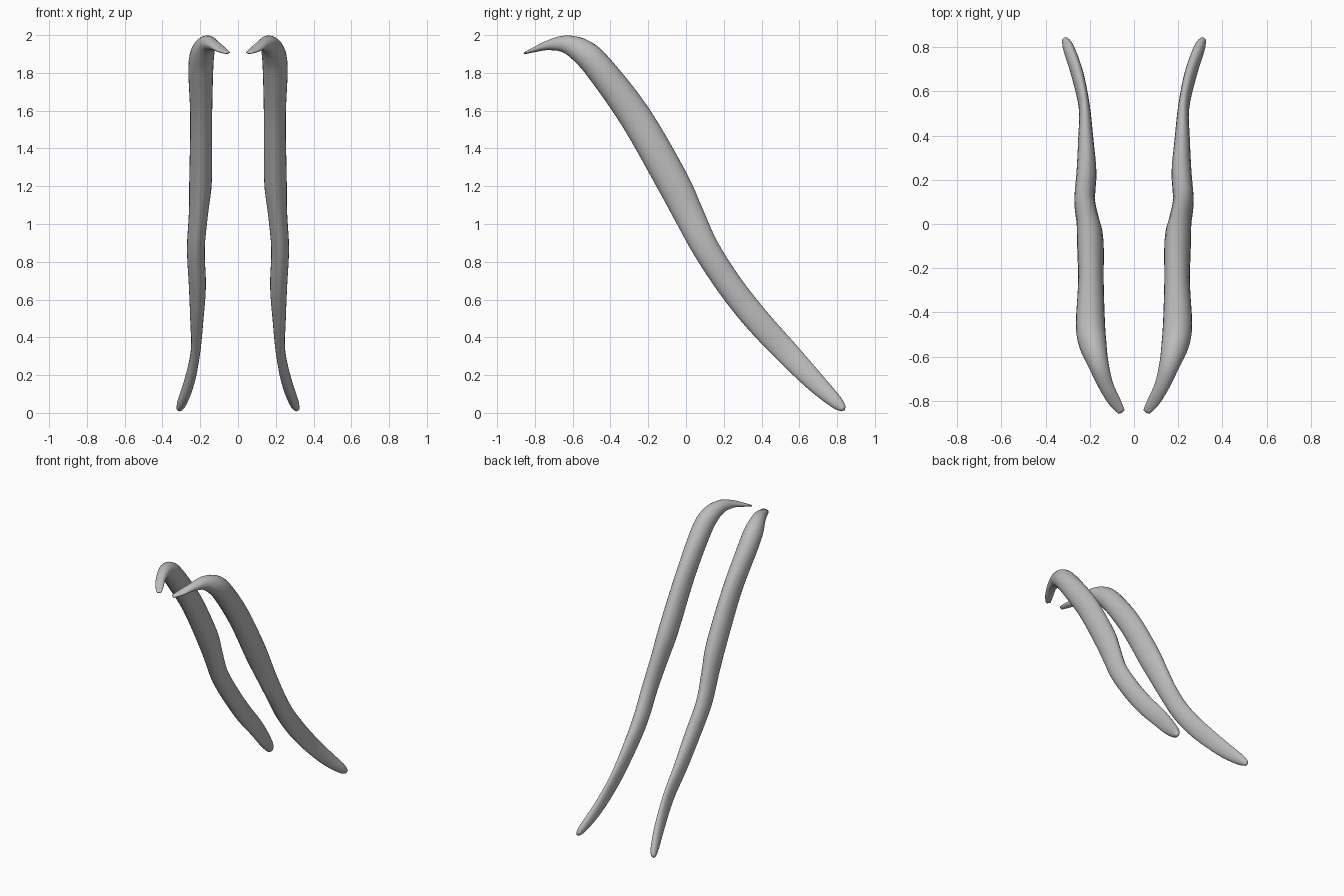
import bpy, bmesh, math
from mathutils import Vector

cube = bpy.data.objects.get("Cube")
if cube:
    bpy.data.objects.remove(cube, do_unlink=True)

SIDES = 24
STEPS = 4

# One flat colour
grey = bpy.data.materials.new("plain grey")
grey.use_nodes = True
colour = (0.5, 0.5, 0.5, 1)
grey.diffuse_color = colour
grey.node_tree.nodes["Principled BSDF"].inputs["Base Color"].default_value = colour

# Sections from hooked top to foot: x, y, z, half width, half depth
SECTIONS = [
    (.056, -.85, 1.906, .017, .006),
    (.09, -.8, 1.924, .029, .014),
    (.127, -.73, 1.946, .034, .026),
    (.16, -.637, 1.952, .046, .047),
    (.186, -.545, 1.91, .062, .068),
    (.197, -.455, 1.82, .066, .076),
    (.195, -.266, 1.564, .058, .085),
    (.198, -.077, 1.235, .06, .087),
    (.209, .01, 1.06, .051, .08),
    (.223, .105, .87, .047, .071),
    (.215, .235, .67, .045, .069),
    (.218, .376, .492, .035, .068),
    (.225, .53, .325, .025, .063),
    (.256, .677, .17, .027, .053),
    (.295, .793, .059, .025, .036),
    (.312, .832, .022, .015, .018),
]


def spline(a, b, c, d, t):
    """Smooth blend from b to c."""
    return 0.5 * (2 * b + (c - a) * t + (2 * a - 5 * b + 4 * c - d) * t ** 2
                  + (3 * b - a - 3 * c + d) * t ** 3)


def smooth_sections(rows):
    padded = [rows[0]] + rows + [rows[-1]]
    result = []
    for i in range(len(rows) - 1):
        for s in range(STEPS):
            quad = zip(*padded[i:i + 4])
            result.append([spline(*values, s / STEPS) for values in quad])
    result.append(list(rows[-1]))
    return result


def build_strand(name, mirror):
    """Sweep an oval along the path, with rounded ends."""
    rows = smooth_sections(SECTIONS)
    points = [Vector((mirror * r[0], r[1], r[2])) for r in rows]
    bm = bmesh.new()
    rings = []
    last = len(rows) - 1
    for i, row in enumerate(rows):
        tangent = (points[min(i + 1, last)] - points[max(i - 1, 0)]).normalized()
        side = Vector((1, 0, 0))
        side = (side - tangent * side.dot(tangent)).normalized()
        depth = tangent.cross(side)
        ring = []
        for k in range(SIDES):
            a = math.tau * k / SIDES
            ring.append(bm.verts.new(points[i] + side * row[3] * math.cos(a)
                                     + depth * row[4] * math.sin(a)))
        rings.append(ring)
        if i in (0, last):
            sign = -1 if i == 0 else 1
            pole = bm.verts.new(points[i] + tangent * sign * row[4] * 0.7)
            for k in range(SIDES):
                bm.faces.new((ring[k], ring[(k + 1) % SIDES], pole))
    for low, high in zip(rings, rings[1:]):
        for k in range(SIDES):
            n = (k + 1) % SIDES
            bm.faces.new((low[k], low[n], high[n], high[k]))
    bmesh.ops.recalc_face_normals(bm, faces=bm.faces)
    for face in bm.faces:
        face.smooth = True
    mesh = bpy.data.meshes.new(name)
    bm.to_mesh(mesh)
    bm.free()
    mesh.materials.append(grey)
    obj = bpy.data.objects.new(name, mesh)
    bpy.context.collection.objects.link(obj)


# Mirrored pair
build_strand("left_curved_strand", 1)
build_strand("right_curved_strand", -1)
